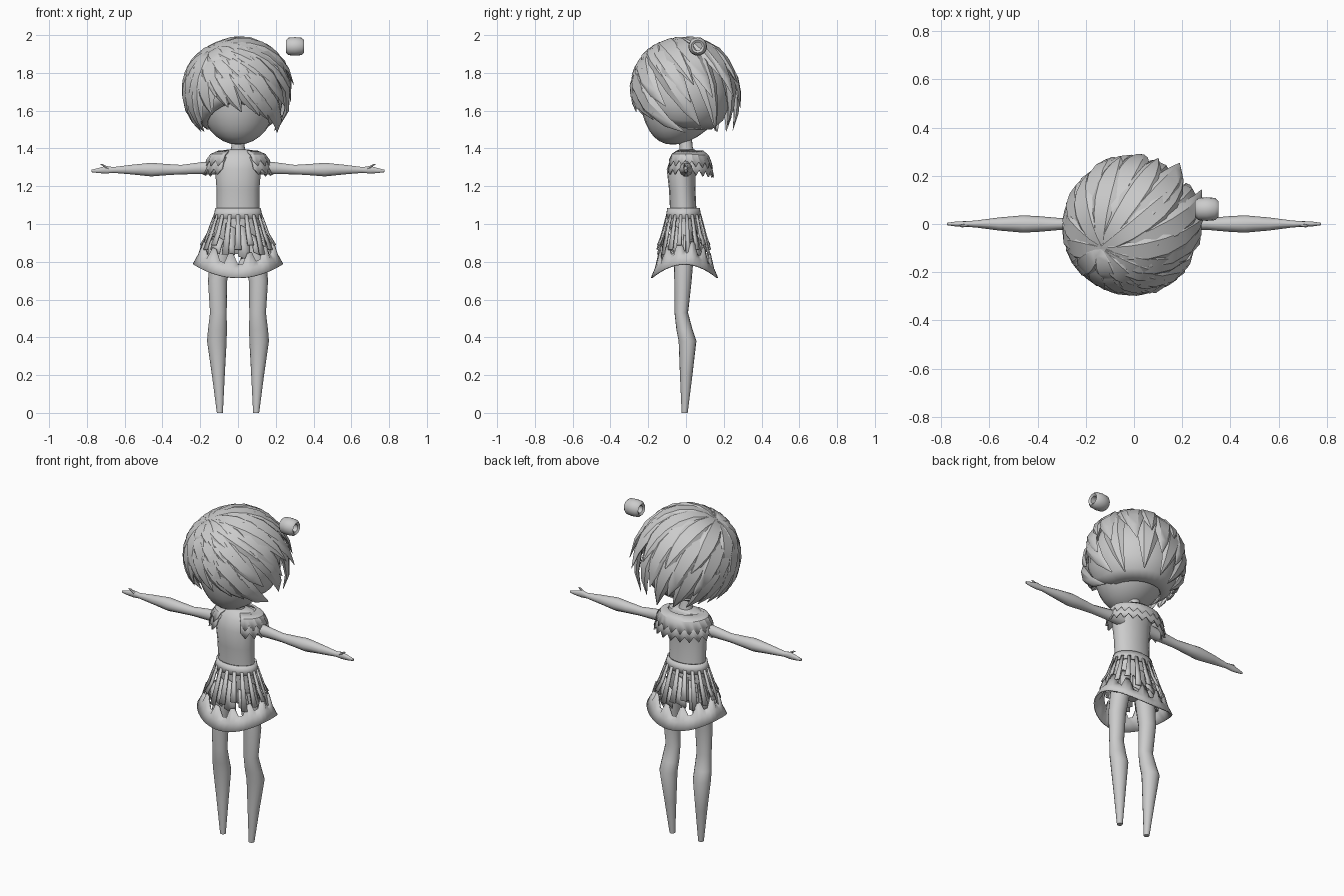
import bpy, bmesh, math, random
from math import sin, cos, pi, radians
from mathutils import Vector

random.seed(4)
if "Cube" in bpy.data.objects:
    bpy.data.objects.remove(bpy.data.objects["Cube"])

GREY = bpy.data.materials.new("plain_grey")
GREY.use_nodes = True
GREY.diffuse_color = (0.6, 0.6, 0.6, 1)
GREY.node_tree.nodes["Principled BSDF"].inputs["Base Color"].default_value = (0.6, 0.6, 0.6, 1)
X, Y, Z = Vector((1, 0, 0)), Vector((0, 1, 0)), Vector((0, 0, 1))


def finish(name, bm, angle=40, thick=0):
    bmesh.ops.recalc_face_normals(bm, faces=bm.faces)
    me = bpy.data.meshes.new(name)
    bm.to_mesh(me)
    bm.free()
    me.materials.append(GREY)
    ob = bpy.data.objects.new(name, me)
    bpy.context.collection.objects.link(ob)
    bpy.ops.object.select_all(action='DESELECT')
    ob.select_set(True)
    bpy.context.view_layer.objects.active = ob
    bpy.ops.object.shade_smooth_by_angle(angle=radians(angle))
    if thick:
        ob.modifiers.new("thickness", 'SOLIDIFY').thickness = thick


def loft(bm, sections, sides, closed=False):
    """Skin rings given as (centre, side vector, up vector)."""
    rings = []
    for c, u, v in sections:
        rings.append([bm.verts.new(Vector(c) + u * cos(2 * pi * i / sides) + v * sin(2 * pi * i / sides))
                      for i in range(sides)])
    pairs = list(zip(rings, rings[1:]))
    if closed:
        pairs.append((rings[-1], rings[0]))
    for a, b in pairs:
        for i in range(sides):
            j = (i + 1) % sides
            bm.faces.new((a[i], a[j], b[j], b[i]))
    if not closed:
        bm.faces.new(rings[0])
        bm.faces.new(rings[-1])


def ribbon(bm, rows, closed):
    """Quad strip between rows of points."""
    vs = [[bm.verts.new(p) for p in row] for row in rows]
    n = len(rows[0])
    for a, b in zip(vs, vs[1:]):
        for i in range(n if closed else n - 1):
            j = (i + 1) % n
            bm.faces.new((a[i], a[j], b[j], b[i]))


def upright(name, profile, sides=16):
    """Vertical body part from rows of (z, x, y, half width, half depth)."""
    bm = bmesh.new()
    loft(bm, [((x, y, z), X * w, Y * d) for z, x, y, w, d in profile], sides)
    finish(name, bm, 50)


# Torso, neck and hips
upright("torso", [(0.98, 0, -0.01, 0.115, 0.075), (1.08, 0, -0.015, 0.113, 0.07),
                  (1.18, 0, -0.02, 0.113, 0.07), (1.29, 0, -0.025, 0.122, 0.077),
                  (1.35, 0, -0.01, 0.125, 0.07), (1.385, 0, 0, 0.11, 0.055), (1.395, 0, 0.005, 0.05, 0.04)])
upright("neck", [(1.37, 0, 0.005, 0.045, 0.042), (1.41, 0, 0, 0.035, 0.035), (1.52, 0, -0.01, 0.036, 0.036)])
upright("hips", [(0.84, 0, -0.01, 0.05, 0.04), (0.9, 0, -0.01, 0.135, 0.07), (1.0, 0, -0.01, 0.118, 0.075)])

for side, s in (("left", 1), ("right", -1)):
    # Legs taper to small blunt feet
    upright(side + "_leg", [(0, s * 0.096, -0.007, 0.016, 0.016), (0.2, s * 0.104, 0.001, 0.034, 0.033),
                            (0.38, s * 0.112, 0.008, 0.052, 0.047), (0.44, s * 0.109, -0.008, 0.05, 0.043),
                            (0.53, s * 0.104, -0.025, 0.044, 0.036), (0.7, s * 0.108, -0.016, 0.051, 0.046),
                            (0.92, s * 0.078, -0.01, 0.06, 0.058)])
    # Arm with flared elbow, slim wrist and narrow hand: x, z, half depth, half height
    arm = [(0.09, 1.3, 0.035, 0.04), (0.2, 1.295, 0.026, 0.033), (0.3, 1.288, 0.024, 0.026),
           (0.39, 1.288, 0.032, 0.032), (0.46, 1.288, 0.036, 0.038), (0.56, 1.288, 0.027, 0.027),
           (0.66, 1.286, 0.014, 0.016), (0.7, 1.287, 0.012, 0.021), (0.74, 1.283, 0.01, 0.014),
           (0.775, 1.281, 0.005, 0.007)]
    bm = bmesh.new()
    loft(bm, [((s * x, 0, z), Y * d, Z * h) for x, z, d, h in arm], 10)
    finish(side + "_arm", bm, 50)
    bm = bmesh.new()
    loft(bm, [((s * 0.685, -0.004, 1.292), Y * 0.008, Z * 0.01),
              ((s * 0.715, -0.008, 1.312), Y * 0.006, Z * 0.006),
              ((s * 0.727, -0.008, 1.315), Y * 0.002, Z * 0.002)], 6)
    finish(side + "_thumb", bm)

# Lace collar: two zigzag layers over the shoulders and back, open at the front
for k, (z0, z1, r0, r1) in enumerate(((1.39, 1.34, 0.1, 0.17), (1.355, 1.295, 0.13, 0.18))):
    rows, n = [[], [], []], 34
    for i in range(n + 1):
        a = radians(-62 + 304 * i / n)
        back = max(0, sin(a))
        tooth = i % 2
        for row, t in zip(rows, (0, 0.55, 1)):
            z = z0 + (z1 - z0) * t ** 1.6 - 0.032 * tooth * (t == 1) - 0.015 * back * t
            r = r0 + (r1 - r0) * t ** 0.7 + 0.008 * (t == 1) * tooth
            row.append((r * cos(a), r * 0.68 * sin(a) + 0.012 + 0.01 * back, z))
    bm = bmesh.new()
    ribbon(bm, rows, False)
    finish("lace_collar_%d" % (k + 1), bm, 30, 0.01)

# Waistband
bm = bmesh.new()
ribbon(bm, [[(r * cos(a), -0.013 + r * 0.72 * sin(a), z) for a in (2 * pi * i / 32 for i in range(32))]
            for z, r in ((1.085, 0.12), (1.03, 0.132))], True)
finish("waistband", bm, 40, 0.01)

# Hanging skirt straps
bm = bmesh.new()
for i in range(18):
    a = 2 * pi * (i + 0.5) / 18
    rows = []
    for z, r, half in ((1.05, 0.13, 0.07), (0.95, 0.167, 0.085), (0.84 + 0.025 * (i % 3), 0.203, 0.09)):
        rows.append([(r * cos(a + h), -0.012 + r * 0.72 * sin(a + h), z) for h in (-half, half)])
    ribbon(bm, rows, False)
finish("skirt_straps", bm, 30, 0.008)

# Torn under layer, seen between the straps
bm = bmesh.new()
for i in range(12):
    a0, top = 2 * pi * i / 12, random.uniform(0.92, 1.02)
    rows = []
    for z, r in ((top, 0.13), (0.9, 0.155), (random.uniform(0.82, 0.87), 0.168)):
        rows.append([(r * cos(a0 + h), -0.012 + r * 0.72 * sin(a0 + h), z - 0.06 * h) for h in (0, 0.22, 0.42)])
    ribbon(bm, rows, False)
finish("under_skirt", bm, 30, 0.006)

# Flared frill with ragged top, dipping at front and back
rows = [[], [], []]
for i in range(48):
    a = 2 * pi * i / 48
    low = 0.752 + 0.036 * cos(2 * a)
    for row, t in zip(rows, (0, 0.5, 1)):
        z = low + t * (0.09 + (0.035 if i // 2 % 2 else -0.02) * (t == 1))
        r = 0.24 - 0.05 * t
        row.append((r * cos(a), -0.008 + r * 0.74 * sin(a), z))
bm = bmesh.new()
ribbon(bm, rows, True)
finish("skirt_frill", bm, 40, 0.008)

# Head with the chin pushed forward
bm = bmesh.new()
bmesh.ops.create_uvsphere(bm, u_segments=24, v_segments=16, radius=1)
for v in bm.verts:
    x, y, z = v.co
    drop = max(0, -z)
    v.co = (x * 0.205, y * (0.225 - 0.02 * drop) - 0.02 - 0.05 * drop ** 2, 1.67 + z * 0.25)
finish("head", bm, 60)

# Hair cap covers the skull above the face
HC, HR = Vector((-0.01, -0.015, 1.69)), Vector((0.262, 0.262, 0.275))


def on_hair(d, lift):
    d = d.normalized() * (1 + lift)
    return HC + Vector((d.x * HR.x, d.y * HR.y, d.z * HR.z))


def heading(az, el):
    az, el = radians(az), radians(el)
    return Vector((cos(el) * cos(az), cos(el) * sin(az), sin(el)))


bm = bmesh.new()
rows = []
for k in range(9):
    rows.append([on_hair(heading(az, 88 + k / 8 * ((-50 + 38 * max(0, -sin(radians(az))) ** 2) - 88)),
                         -0.04 - 0.06 * (k == 8)) for az in range(0, 360, 12)])
ribbon(bm, rows, True)
finish("hair_cap", bm, 60, 0.012)

# Tapered locks sweep out of one whorl and flick away at the tips
WHORL = heading(215, 55)
TAPER = (0.25, 0.6, 0.85, 1, 1, 0.8, 0.45, 0.03)


def lock(bm, az, el, sweep, width, flare, base):
    end = heading(az, el)
    flat = (WHORL + end) * 0.5
    turn = radians(-sweep)
    mid = Vector((flat.x * cos(turn) - flat.y * sin(turn), flat.x * sin(turn) + flat.y * cos(turn), flat.z))
    mid = mid.normalized() * 1.1
    pts, n = [], len(TAPER)
    for i in range(n):
        t = i / (n - 1)
        d = WHORL * (1 - t) ** 2 + mid * 2 * t * (1 - t) + end * t * t
        pts.append((on_hair(d, base + flare * t ** 3), d.normalized()))
    sections = []
    for i, (p, out) in enumerate(pts):
        along = (pts[min(i + 1, n - 1)][0] - pts[max(i - 1, 0)][0]).normalized()
        across = along.cross(out).normalized()
        sections.append((p, across * width * TAPER[i], across.cross(along) * 0.03 * TAPER[i]))
    loft(bm, sections, 6)


bm = bmesh.new()
for el_shift, step, width, flare, base in ((0, 20, 0.07, 0.2, -0.02), (24, 24, 0.072, 0.24, 0.0),
                                           (46, 30, 0.07, 0.2, 0.01)):
    for az in range(int(el_shift / 4), 360, step):
        a = radians(az)
        front = max(0, -sin(a)) ** 2
        # Low on the sides, short above the face, windswept and spiky on the left and back
        windy = max(0, cos(a - radians(60)))
        low = -38 - 8 * max(0, -cos(a)) + 21 * front + 14 * max(0, sin(a)) * max(0, cos(a))
        sweep = 38 * max(0, cos(a - radians(35)))
        lock(bm, az + random.uniform(-4, 4), low + el_shift + random.uniform(-5, 5), sweep, width,
             0.04 + flare * windy * random.uniform(0.6, 1.2), base)
finish("hair_locks", bm, 35)

# Barrel bead beside the head, bored through along x
bm = bmesh.new()
loft(bm, [((0.302 + x, 0.062, 1.94), Y * r, Z * r) for x, r in
          ((-0.04, 0.022), (-0.048, 0.034), (-0.034, 0.046), (0, 0.049), (0.034, 0.046),
           (0.048, 0.034), (0.04, 0.022))], 20, True)
finish("hair_bead", bm, 50)
